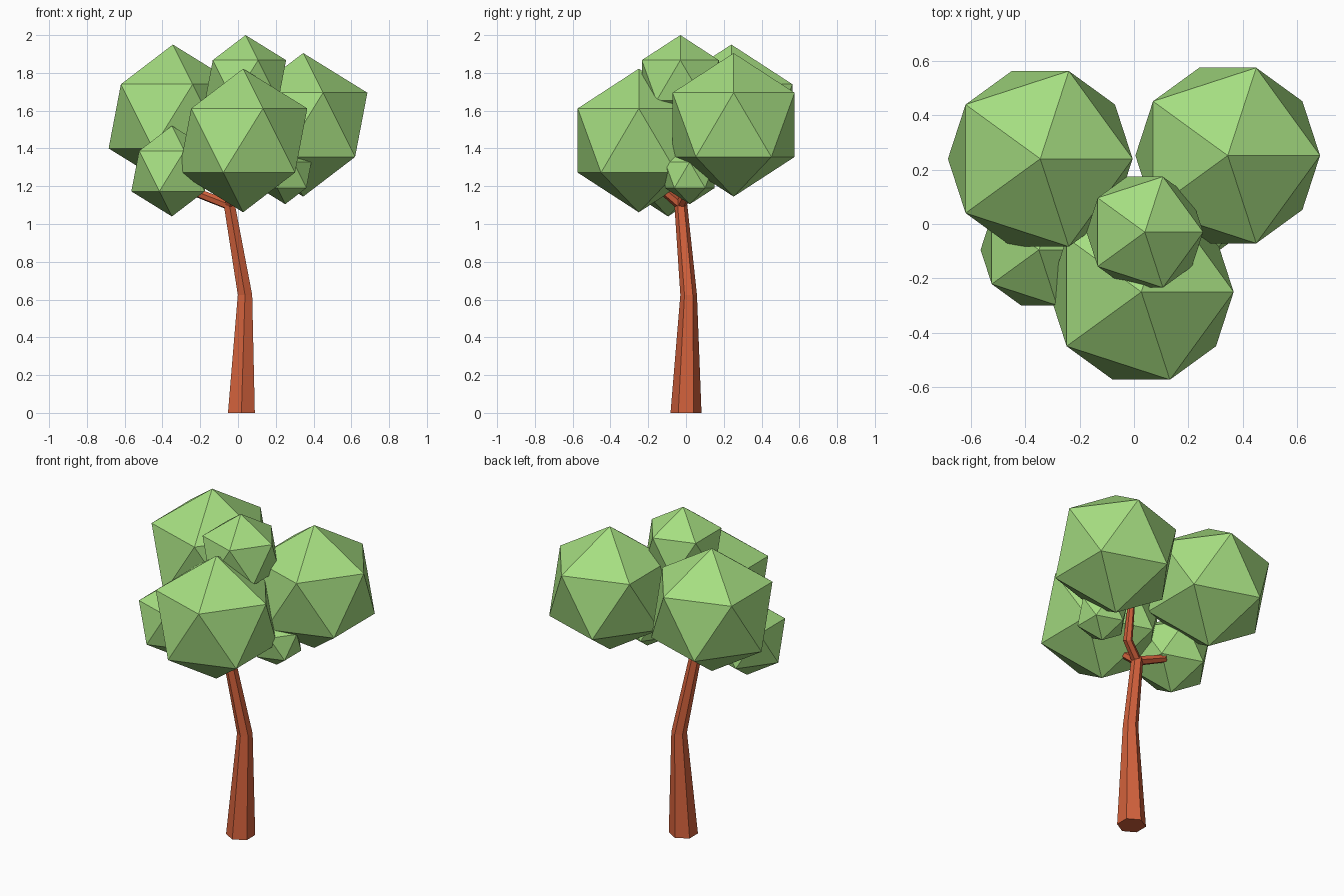
import bpy, bmesh, math
from mathutils import Vector

if "Cube" in bpy.data.objects:
    bpy.data.objects.remove(bpy.data.objects["Cube"])


def material(name, rgb):
    m = bpy.data.materials.new(name)
    m.diffuse_color = (*rgb, 1)
    m.use_nodes = True
    m.node_tree.nodes["Principled BSDF"].inputs["Base Color"].default_value = m.diffuse_color
    return m


LEAF = material("leaf_green", (0.38, 0.73, 0.22))
BARK = material("bark_orange", (0.65, 0.12, 0.045))


def finish(bm, name, mat):
    bmesh.ops.recalc_face_normals(bm, faces=bm.faces)
    mesh = bpy.data.meshes.new(name)
    bm.to_mesh(mesh)
    bm.free()
    mesh.materials.append(mat)
    obj = bpy.data.objects.new(name, mesh)
    bpy.context.collection.objects.link(obj)
    return obj


def tube(name, path, sides=6, level=False):
    """Tapered tube along (x, y, z, radius) points; level keeps its rings horizontal."""
    bm = bmesh.new()
    pts = [Vector(p[:3]) for p in path]
    rings = []
    for i, p in enumerate(path):
        along = pts[min(i + 1, len(pts) - 1)] - pts[max(i - 1, 0)]
        if level:
            along = Vector((0, 0, 1))
        turn = Vector((0, 0, 1)).rotation_difference(along.normalized())
        ring = []
        for k in range(sides):
            a = math.tau * (k + 0.5) / sides
            ring.append(bm.verts.new(pts[i] + turn @ Vector((p[3] * math.cos(a), p[3] * math.sin(a), 0))))
        rings.append(ring)
    for lo, hi in zip(rings, rings[1:]):
        for k in range(sides):
            j = (k + 1) % sides
            bm.faces.new((lo[k], lo[j], hi[j], hi[k]))
    bm.faces.new(rings[0])
    bm.faces.new(rings[-1])
    return finish(bm, name, BARK)


# Bent six-sided trunk
tube("trunk", [(0.018, 0, 0, 0.082), (0.037, 0.014, 0.625, 0.044),
               (-0.047, -0.028, 1.11, 0.034)], level=True)

# Three kinked branches forking from the trunk top into the crown
FORK = (-0.045, -0.028, 1.10, 0.028)
tube("branch_left", [FORK, (-0.205, 0.005, 1.16, 0.027), (-0.29, 0.065, 1.38, 0.02)])
tube("branch_right", [FORK, (0.055, 0.012, 1.18, 0.027), (0.09, 0.085, 1.37, 0.02)])
tube("branch_front", [FORK, (-0.03, -0.11, 1.17, 0.027), (0.0, -0.16, 1.35, 0.02)])

# Foliage clumps: centre and radius of each icosahedron
CLUMPS = {
    "foliage_back_left": ((-0.345, 0.24, 1.57), 0.38),
    "foliage_back_right": ((0.345, 0.252, 1.525), 0.38),
    "foliage_front": ((0.027, -0.25, 1.442), 0.38),
    "foliage_top": ((0.04, -0.03, 1.76), 0.24),
    "foliage_low_left": ((-0.35, -0.095, 1.28), 0.24),
    "foliage_low_right": ((0.25, 0.02, 1.26), 0.155),
}
for name, (centre, radius) in CLUMPS.items():
    bm = bmesh.new()
    bmesh.ops.create_icosphere(bm, subdivisions=1, radius=radius)
    finish(bm, name, LEAF).location = centre
